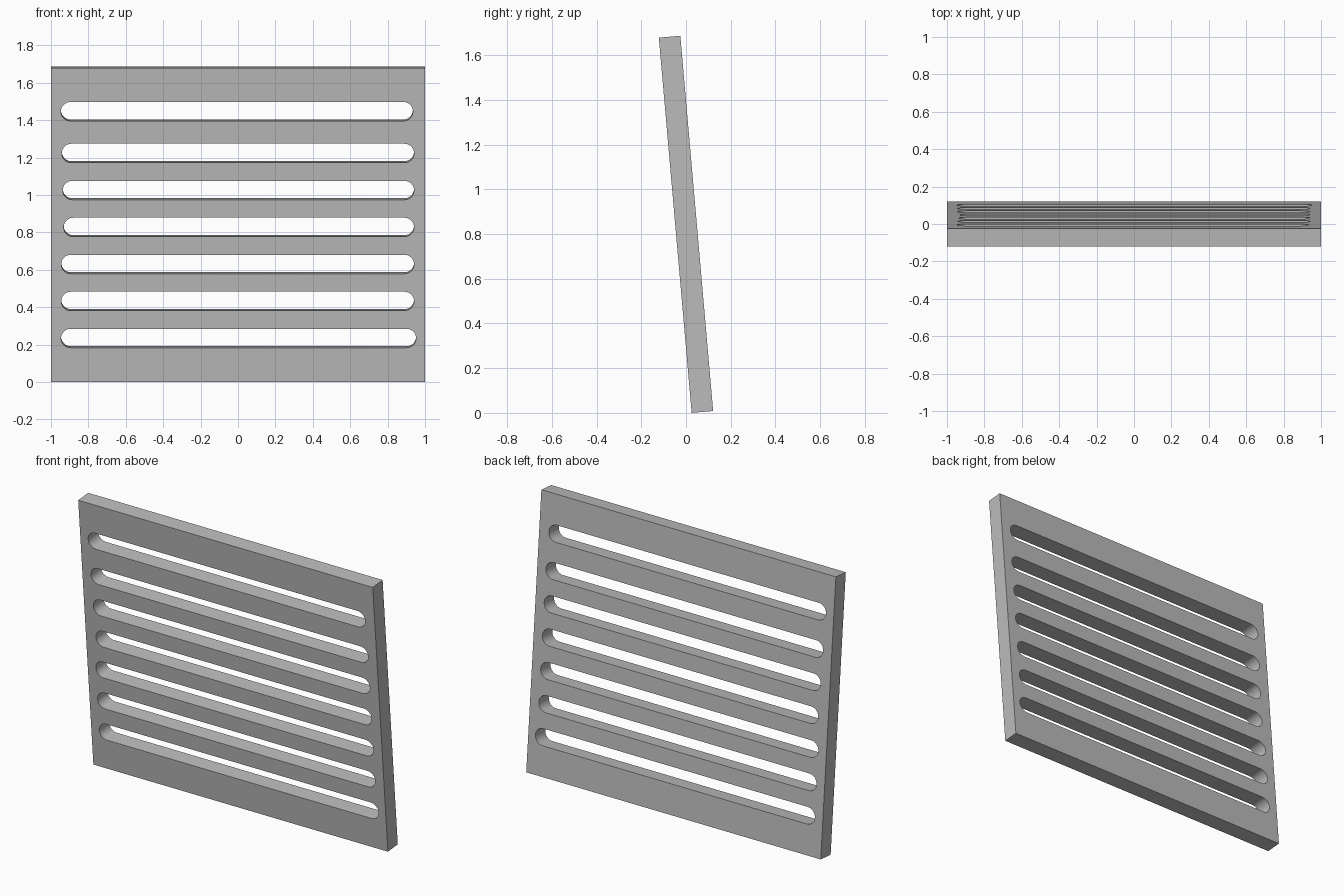
import bpy, bmesh
from math import sin, cos, pi, radians

cube = bpy.data.objects.get("Cube")
if cube:
    bpy.data.objects.remove(cube, do_unlink=True)

WIDTH, THICK, HEIGHT = 2.0, 0.0965, 1.685
TILT = radians(5)
SLOT_RADIUS = 0.051
# Slots: height of the centre above the panel's foot, right end, left end
SLOTS = [
    (1.452, -0.947, 0.935),
    (1.228, -0.942, 0.941),
    (1.029, -0.937, 0.941),
    (0.831, -0.932, 0.941),
    (0.632, -0.945, 0.941),
    (0.434, -0.945, 0.941),
    (0.235, -0.946, 0.952),
]

grey = bpy.data.materials.new("plain grey")
grey.use_nodes = True
colour = (0.5, 0.5, 0.5, 1)
grey.diffuse_color = colour
grey.node_tree.nodes["Principled BSDF"].inputs["Base Color"].default_value = colour


def make_object(name, bm):
    bmesh.ops.recalc_face_normals(bm, faces=bm.faces)
    mesh = bpy.data.meshes.new(name)
    bm.to_mesh(mesh)
    bm.free()
    mesh.materials.append(grey)
    obj = bpy.data.objects.new(name, mesh)
    bpy.context.collection.objects.link(obj)
    return obj


def add_slot(bm, height, x0, x1, steps=16):
    """Rounded-end bar running through the panel."""
    z, r, outline = height - HEIGHT / 2, SLOT_RADIUS, []
    for centre, start in ((x1 - r, -pi / 2), (x0 + r, pi / 2)):
        for i in range(steps + 1):
            a = start + pi * i / steps
            outline.append(bm.verts.new((centre + r * cos(a), -THICK, z + r * sin(a))))
    face = bm.faces.new(outline)
    result = bmesh.ops.extrude_face_region(bm, geom=[face])
    moved = [v for v in result["geom"] if isinstance(v, bmesh.types.BMVert)]
    bmesh.ops.translate(bm, verts=moved, vec=(0, 2 * THICK, 0))


# Flat panel
bm = bmesh.new()
bmesh.ops.create_cube(bm, size=1)
bmesh.ops.scale(bm, vec=(WIDTH, THICK, HEIGHT), verts=bm.verts)
panel = make_object("slotted_panel", bm)

# Row of slots cut through it
bm = bmesh.new()
for slot in SLOTS:
    add_slot(bm, *slot)
cutter = make_object("slot_cutter", bm)
cutter.hide_render = True

cut = panel.modifiers.new("slots", "BOOLEAN")
cut.operation = "DIFFERENCE"
cut.solver = "EXACT"
cut.object = cutter
bpy.ops.object.select_all(action="DESELECT")
panel.select_set(True)
bpy.context.view_layer.objects.active = panel
bpy.ops.object.modifier_apply(modifier=cut.name)
bpy.data.objects.remove(cutter, do_unlink=True)
bpy.ops.object.shade_smooth_by_angle(angle=radians(30))

# Lean the panel forward, resting on its lower front edge
panel.rotation_euler.x = TILT
panel.location.z = (HEIGHT * cos(TILT) + THICK * sin(TILT)) / 2
